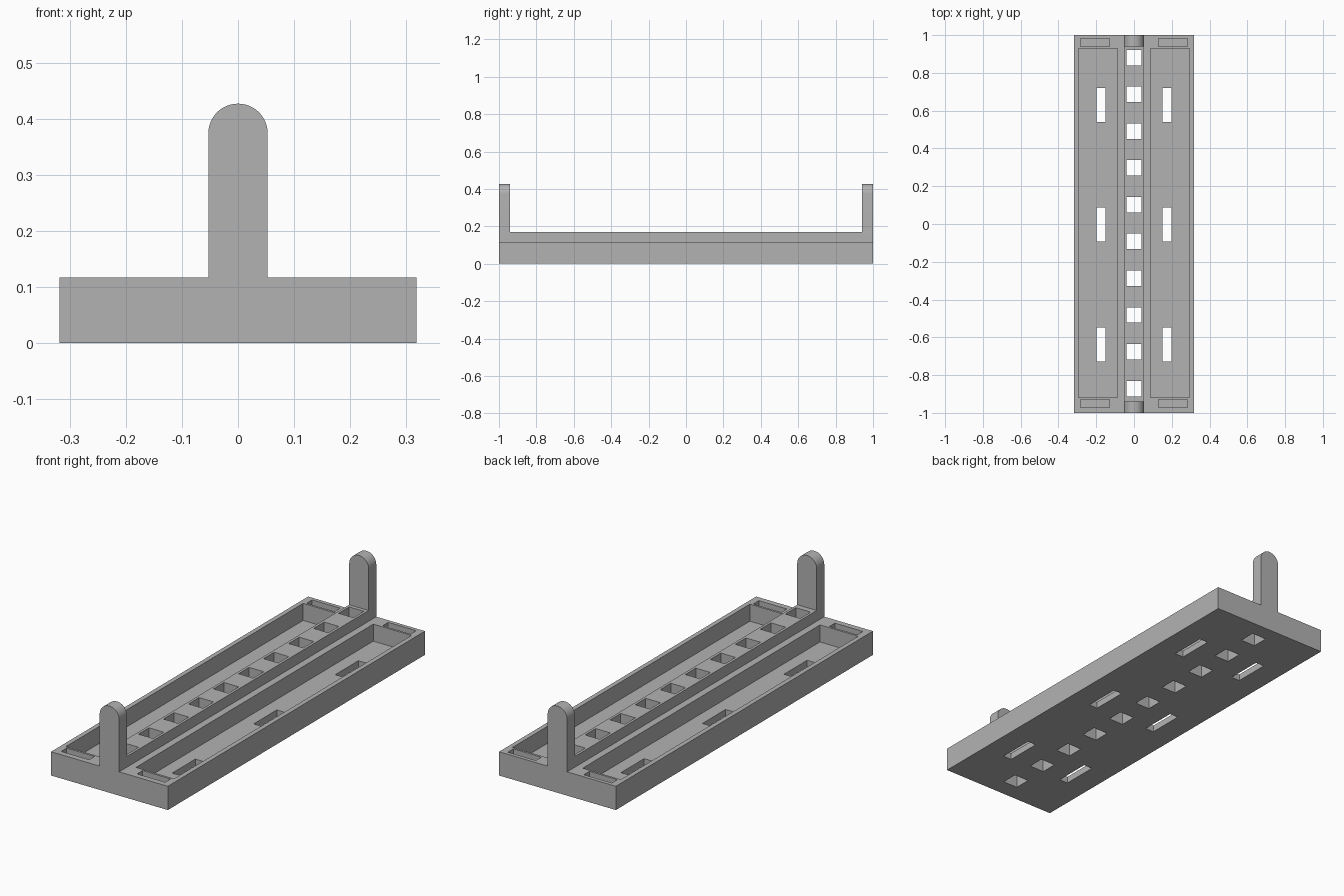
import bpy, bmesh, math
from mathutils import Matrix, Vector

if "Cube" in bpy.data.objects:
    bpy.data.objects.remove(bpy.data.objects["Cube"], do_unlink=True)

HALF_W, HALF_L = 0.318, 1.0
BASE_TOP, RAIL_TOP, POST_TOP = 0.117, 0.17, 0.427
FLOOR = 0.033
RAIL_HALF = 0.053
Y_SHIFT = 0.005          # cut-outs sit slightly towards the back

gray = bpy.data.materials.new("plain gray")
gray.use_nodes = True
gray.diffuse_color = (0.45, 0.45, 0.45, 1)
gray.node_tree.nodes["Principled BSDF"].inputs["Base Color"].default_value = gray.diffuse_color


def new_object(name, bm):
    bmesh.ops.recalc_face_normals(bm, faces=bm.faces)
    mesh = bpy.data.meshes.new(name)
    bm.to_mesh(mesh)
    bm.free()
    obj = bpy.data.objects.new(name, mesh)
    bpy.context.collection.objects.link(obj)
    mesh.materials.append(gray)
    return obj


def cut(target, name, boxes):
    """Subtract separate boxes given as (centre x, centre y, width, length, bottom, top)."""
    bm = bmesh.new()
    for x, y, w, l, z0, z1 in boxes:
        place = Matrix.Translation((x, y, (z0 + z1) / 2))
        bmesh.ops.create_cube(bm, size=1, matrix=place @ Matrix.Diagonal((w, l, z1 - z0, 1)))
    cutter = new_object(name, bm)
    cutter.hide_render = True
    mod = target.modifiers.new(name, "BOOLEAN")
    mod.operation = "DIFFERENCE"
    mod.solver = "EXACT"
    mod.object = cutter
    bpy.context.view_layer.objects.active = target
    bpy.ops.object.modifier_apply(modifier=name)
    bpy.data.objects.remove(cutter, do_unlink=True)


# Front outline: wide base with a round-topped post, extruded along the length
arch_z = POST_TOP - RAIL_HALF
arch = [(RAIL_HALF * math.cos(math.pi * i / 24), arch_z + RAIL_HALF * math.sin(math.pi * i / 24))
        for i in range(25)]
outline = [(-HALF_W, BASE_TOP), (-HALF_W, 0), (HALF_W, 0), (HALF_W, BASE_TOP),
           (RAIL_HALF, BASE_TOP), *arch, (-RAIL_HALF, BASE_TOP)]
bm = bmesh.new()
face = bm.faces.new([bm.verts.new((x, -HALF_L, z)) for x, z in outline])
solid = bmesh.ops.extrude_face_region(bm, geom=[face])
bmesh.ops.translate(bm, vec=Vector((0, 2 * HALF_L, 0)),
                    verts=[v for v in solid["geom"] if isinstance(v, bmesh.types.BMVert)])
tray = new_object("slotted_tray", bm)

# Lower the middle to a rail, leaving a post at each end
cut(tray, "post_gap", [(0, 0, 0.2, 1.882, RAIL_TOP, 0.6)])

# Long pockets and shallow end slots on both sides
pockets = []
for side in (-1, 1):
    pockets.append((side * 0.191, Y_SHIFT, 0.208, 1.846, FLOOR, 0.2))
    for end in (-1, 1):
        pockets.append((side * 0.207, end * 0.955 + Y_SHIFT, 0.153, 0.043, BASE_TOP - 0.04, 0.2))
cut(tray, "pocket_cutter", pockets)

# Through holes: three slots per pocket floor, ten squares along the rail
holes = [(side * 0.174, row * 0.634 - 0.003, 0.047, 0.18, -0.1, 0.1)
         for side in (-1, 1) for row in (-1, 0, 1)]
holes += [(0, (i - 4.5) * 0.1947 + Y_SHIFT, 0.08, 0.082, -0.1, 0.3) for i in range(10)]
cut(tray, "hole_cutter", holes)

# Smooth only the rounded post tops
bpy.ops.object.select_all(action="DESELECT")
tray.select_set(True)
bpy.context.view_layer.objects.active = tray
bpy.ops.object.shade_smooth_by_angle(angle=math.radians(30))
